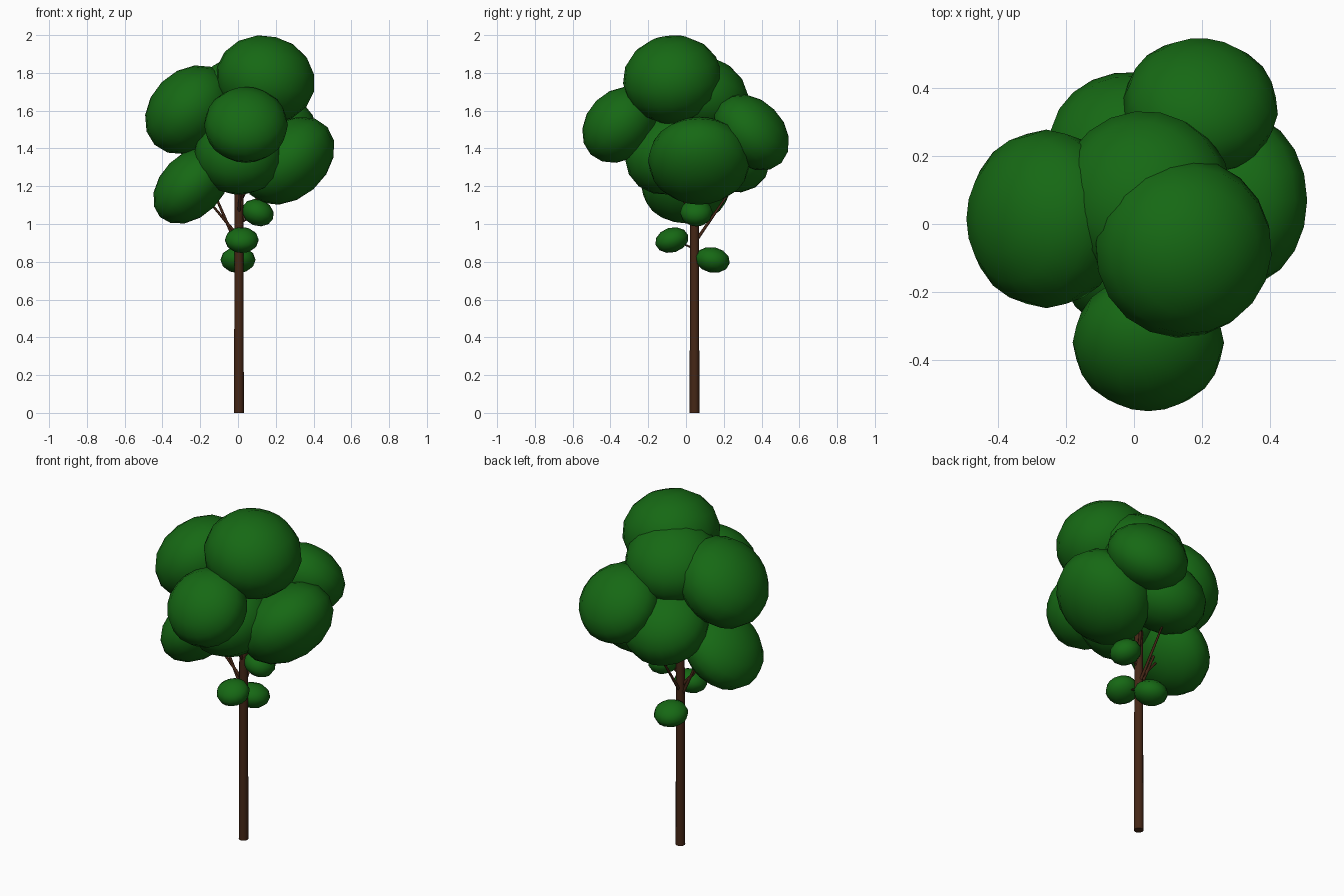
import bpy
from mathutils import Vector

if "Cube" in bpy.data.objects:
    bpy.data.objects.remove(bpy.data.objects["Cube"])


def material(name, color):
    m = bpy.data.materials.new(name)
    m.diffuse_color = (*color, 1)
    m.use_nodes = True
    m.node_tree.nodes["Principled BSDF"].inputs["Base Color"].default_value = m.diffuse_color
    return m


LEAF = material("leaf_green", (0.008, 0.14, 0.007))
BARK = material("bark_brown", (0.06, 0.02, 0.008))


def finish(name, mat, angle):
    ob = bpy.context.object
    ob.name = name
    ob.data.materials.append(mat)
    bpy.ops.object.shade_smooth_by_angle(angle=angle)
    return ob


def limb(name, start, end, r1, r2, sides):
    a, b = Vector(start), Vector(end)
    d = b - a
    bpy.ops.mesh.primitive_cone_add(vertices=sides, radius1=r1, radius2=r2, depth=d.length,
                                    location=(a + b) / 2,
                                    rotation=d.to_track_quat('Z', 'Y').to_euler())
    return finish(name, BARK, 0.9)


def clump(name, center, axis, radius, half, segments=20, rings=8):
    # flattened sphere whose short axis points along the given direction
    bpy.ops.mesh.primitive_uv_sphere_add(segments=segments, ring_count=rings, radius=1,
                                         location=center,
                                         rotation=Vector(axis).to_track_quat('Z', 'Y').to_euler())
    bpy.context.object.scale = (radius, radius, half)
    return finish(name, LEAF, 1.2)


# Crown: name, centre, short axis, radius, half thickness
crown = [
    ("top", (0.145, -0.07, 1.765), (0.25, -0.1, 1), 0.265, 0.232),
    ("left", (-0.257, 0.015, 1.605), (-1, 0, 1), 0.262, 0.207),
    ("right", (0.268, 0.07, 1.335), (0.65, 0, -0.75), 0.272, 0.20),
    ("front", (0.042, -0.348, 1.525), (0, -1, 1), 0.222, 0.18),
    ("back", (0.195, 0.345, 1.485), (0.1, 1, 1), 0.228, 0.172),
    ("lower_left", (-0.245, 0.0, 1.205), (-1, 0, 1), 0.238, 0.165),
    ("lower_front", (0.005, -0.09, 1.37), (0, -0.5, 1), 0.238, 0.21),
    ("upper_back", (0.03, 0.08, 1.68), (-0.15, 0.35, 1), 0.258, 0.21),
    ("lower_back", (-0.02, 0.22, 1.37), (-0.1, 0.6, 1), 0.238, 0.19),
]
for name, c, axis, r, h in crown:
    clump("foliage_" + name, c, axis, r, h)

# Small leaf tufts on the trunk
clump("tuft_right", (0.105, 0.055, 1.06), (0.4, 0, 1), 0.087, 0.07, 16, 6)
clump("tuft_front", (0.02, -0.075, 0.915), (0, -0.3, 1), 0.09, 0.066, 16, 6)
clump("tuft_back", (0.0, 0.14, 0.81), (0, 0.2, 1), 0.093, 0.068, 16, 6)

# Trunk
limb("trunk", (0.005, 0.045, 0), (0.005, 0.045, 1.55), 0.026, 0.022, 12)

# Branches into the crown
for name, z, end in [
    ("left", 0.86, (-0.25, 0.02, 1.45)),
    ("lower_left", 0.93, (-0.22, 0.01, 1.2)),
    ("back", 0.90, (0.0, 0.30, 1.27)),
    ("right", 1.0, (0.25, 0.07, 1.35)),
    ("front", 1.05, (0.03, -0.3, 1.5)),
    ("far_back", 1.1, (0.17, 0.3, 1.47)),
]:
    limb("branch_" + name, (0.005, 0.045, z), end, 0.009, 0.004, 8)

# Twigs holding the tufts
for name, z, end in [("right", 1.0, (0.1, 0.055, 1.06)),
                     ("front", 0.87, (0.02, -0.07, 0.915)),
                     ("back", 0.77, (0.0, 0.14, 0.81))]:
    limb("twig_" + name, (0.005, 0.045, z), end, 0.006, 0.003, 6)
